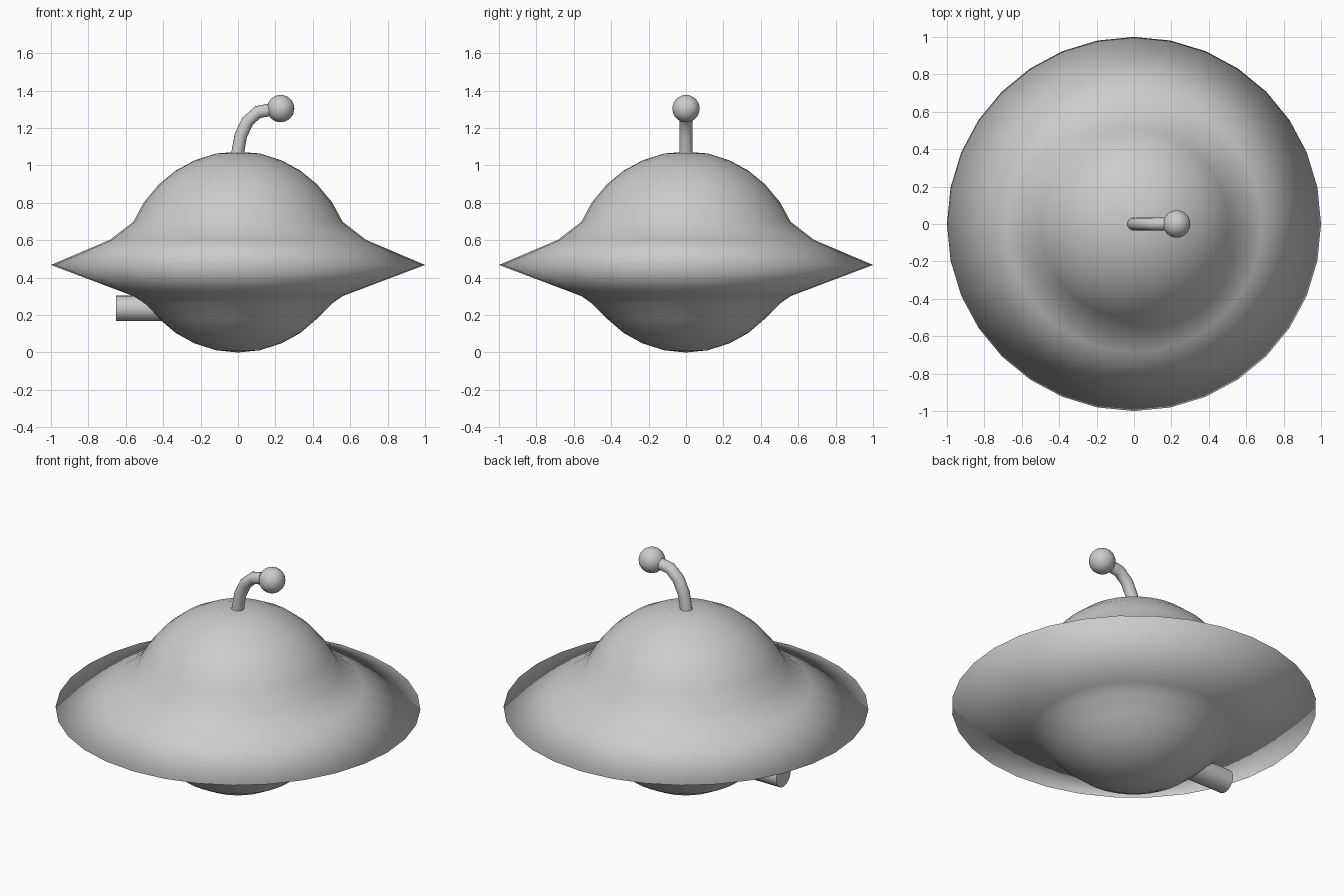
import bpy, bmesh, math
from mathutils import Vector

if "Cube" in bpy.data.objects:
    bpy.data.objects.remove(bpy.data.objects["Cube"])

SEG = 32


def finish(bm, name, sharp=False):
    bmesh.ops.recalc_face_normals(bm, faces=bm.faces)
    me = bpy.data.meshes.new(name)
    bm.to_mesh(me)
    bm.free()
    ob = bpy.data.objects.new(name, me)
    bpy.context.collection.objects.link(ob)
    for p in me.polygons:
        p.use_smooth = True
    if sharp:
        bpy.ops.object.select_all(action='DESELECT')
        ob.select_set(True)
        bpy.context.view_layer.objects.active = ob
        bpy.ops.object.shade_smooth_by_angle(angle=math.radians(40))
    return ob


def skin(bm, rings):
    for a, b in zip(rings, rings[1:]):
        n = max(len(a), len(b))
        for i in range(n):
            j = (i + 1) % n
            if len(a) == 1:
                bm.faces.new((a[0], b[i], b[j]))
            elif len(b) == 1:
                bm.faces.new((a[i], b[0], a[j]))
            else:
                bm.faces.new((a[i], b[i], b[j], a[j]))


# Saucer body: dome, wide rim and belly turned from one profile
profile = [(0, 1.073), (0.117, 1.064), (0.23, 1.028), (0.333, 0.973),
           (0.424, 0.898), (0.503, 0.803), (0.56, 0.698), (0.685, 0.602),
           (1.0, 0.468), (0.56, 0.302), (0.503, 0.262), (0.424, 0.182),
           (0.333, 0.104), (0.23, 0.048), (0.117, 0.012), (0, 0)]
bm = bmesh.new()
rings = []
for r, z in profile:
    if r == 0:
        rings.append([bm.verts.new((0, 0, z))])
    else:
        rings.append([bm.verts.new((r * math.cos(2 * math.pi * i / SEG),
                                    r * math.sin(2 * math.pi * i / SEG), z))
                      for i in range(SEG)])
skin(bm, rings)
finish(bm, "saucer_body")


def tube(name, path, radius, sides):
    """Capped tube along points (x, z) in the y = 0 plane."""
    bm = bmesh.new()
    pts = [Vector((x, 0, z)) for x, z in path]
    rings = []
    for k, p in enumerate(pts):
        t = (pts[min(k + 1, len(pts) - 1)] - pts[max(k - 1, 0)]).normalized()
        v = Vector((0, 1, 0))
        u = v.cross(t)
        rings.append([bm.verts.new(p + radius * (math.cos(a) * u + math.sin(a) * v))
                      for a in (2 * math.pi * i / sides for i in range(sides))])
    skin(bm, rings)
    bm.faces.new(rings[0])
    bm.faces.new(rings[-1])
    return finish(bm, name, True)


# Bent antenna and rear exhaust pipe
tube("antenna_stem", [(-0.005, 1.05), (0.015, 1.16), (0.05, 1.235),
                      (0.105, 1.285), (0.2, 1.303)], 0.034, 16)
tube("exhaust_pipe", [(-0.652, 0.236), (-0.35, 0.236)], 0.068, 24)

# Antenna tip
bm = bmesh.new()
bmesh.ops.create_uvsphere(bm, u_segments=32, v_segments=16, radius=0.073)
bmesh.ops.translate(bm, verts=bm.verts, vec=(0.228, 0, 1.304))
finish(bm, "antenna_ball")
